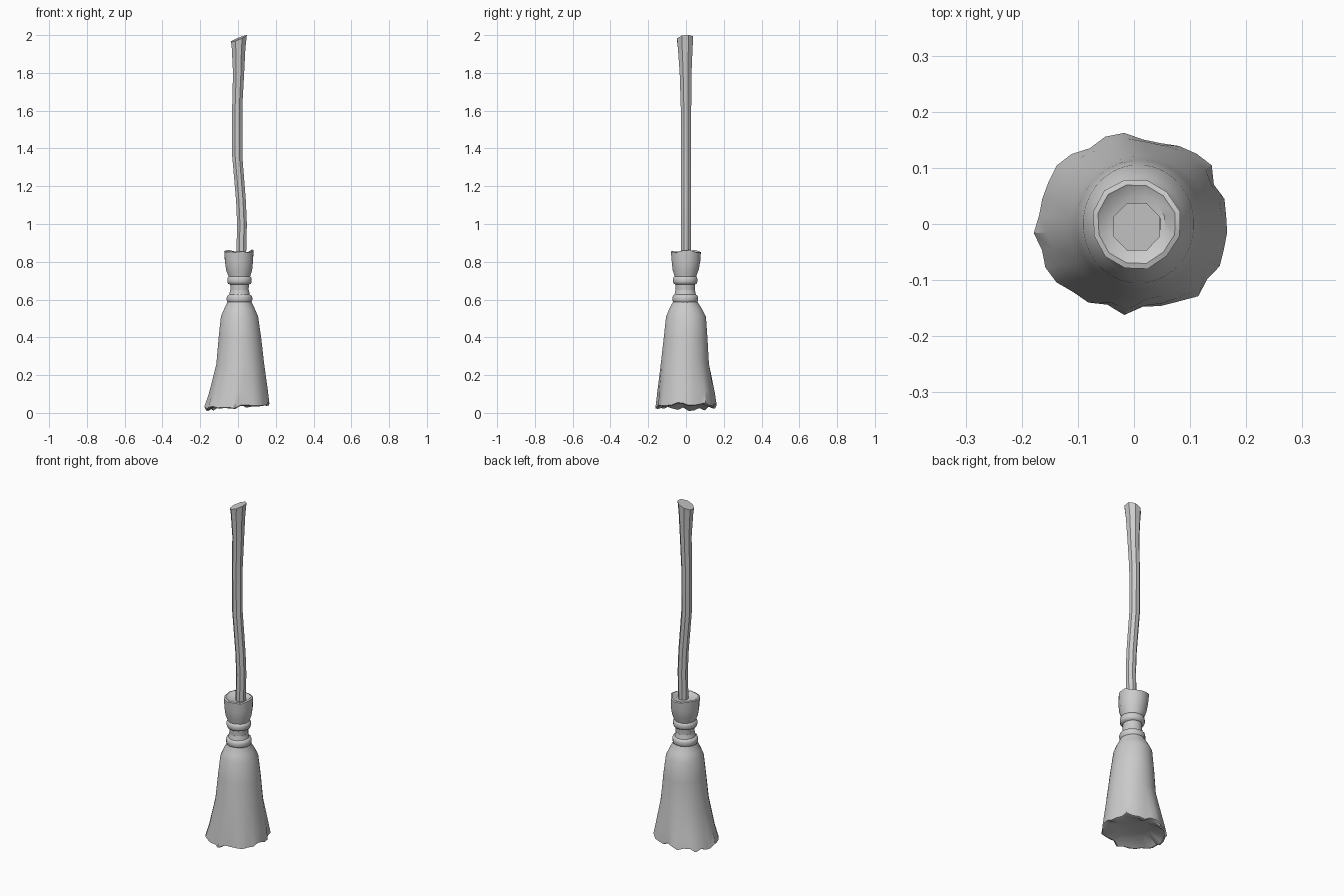
import bpy, bmesh, math, random
random.seed(4)


def loft(name, rings, sides, angle=40, warp=None):
    """Skin a stack of (z, cx, cy, rx, ry) ellipses, capping both ends."""
    bm = bmesh.new()
    loops = []
    for i, (z, cx, cy, rx, ry) in enumerate(rings):
        loop = []
        for k in range(sides):
            a = 2 * math.pi * (k + 0.5) / sides
            dr, dz = warp(i, k, a) if warp else (1, 0)
            loop.append(bm.verts.new((cx + rx * dr * math.cos(a),
                                      cy + ry * dr * math.sin(a), z + dz)))
        loops.append(loop)
    for lo, hi in zip(loops, loops[1:]):
        for k in range(sides):
            j = (k + 1) % sides
            bm.faces.new((lo[k], lo[j], hi[j], hi[k]))
    bm.faces.new(loops[0][::-1])
    bm.faces.new(loops[-1])
    bmesh.ops.recalc_face_normals(bm, faces=bm.faces)
    mesh = bpy.data.meshes.new(name)
    bm.to_mesh(mesh)
    bm.free()
    ob = bpy.data.objects.new(name, mesh)
    bpy.context.collection.objects.link(ob)
    bpy.ops.object.select_all(action='DESELECT')
    bpy.context.view_layer.objects.active = ob
    ob.select_set(True)
    bpy.ops.object.shade_smooth_by_angle(angle=math.radians(angle))
    return ob


# Crooked wooden handle with a slanted cut at the top
handle = [(0.78, 0.016, 0, 0.028, 0.028), (1.00, 0.021, 0, 0.028, 0.028),
          (1.12, 0.016, 0, 0.028, 0.028), (1.36, -0.004, 0, 0.029, 0.028),
          (1.62, -0.004, 0, 0.029, 0.030), (1.80, 0.003, -0.002, 0.032, 0.034),
          (1.93, 0.003, -0.004, 0.039, 0.042), (1.982, 0.005, -0.005, 0.045, 0.046)]
loft("handle", handle, 8,
     warp=lambda i, k, a: (1, 0.019 * math.cos(a - 0.3)) if i == len(handle) - 1 else (1, 0))

# Bristle skirt: recessed underside, ragged hem, tapering into the bound neck
SIDES = 32
jag = [(random.uniform(0.92, 1.04), random.uniform(-0.012, 0.012)) for _ in range(SIDES)]


def ragged(i, k, a):
    tilt = 0.013 * math.cos(a)
    if i in (1, 2):
        return jag[k][0], jag[k][1] + tilt
    if i == 3:
        return 1 + (jag[k][0] - 0.98) * 0.5, tilt
    return 1, 0


skirt = [(0.055, 0.0, 0, 0.100, 0.090), (0.033, 0.0, 0, 0.163, 0.150),
         (0.037, 0.0, 0, 0.174, 0.160), (0.11, 0.004, 0, 0.156, 0.150),
         (0.26, 0.012, -0.006, 0.127, 0.128), (0.40, 0.010, -0.002, 0.113, 0.116),
         (0.51, 0.008, 0, 0.099, 0.106), (0.55, 0.008, -0.002, 0.082, 0.087),
         (0.59, 0.008, -0.004, 0.062, 0.064), (0.65, 0.008, -0.004, 0.050, 0.052)]
loft("bristle_skirt", skirt, SIDES, warp=ragged)

# Flared bristle collar above the binding, with a slightly sunken uneven top
lift = [random.uniform(-0.008, 0.008) for _ in range(12)]
collar = [(0.62, 0.008, -0.004, 0.050, 0.052), (0.69, 0.008, -0.004, 0.051, 0.053),
          (0.72, 0.007, -0.003, 0.058, 0.058), (0.755, 0.006, -0.002, 0.071, 0.071),
          (0.80, 0.005, 0.0, 0.077, 0.078), (0.855, 0.004, 0.0, 0.079, 0.083),
          (0.858, 0.004, 0.0, 0.070, 0.073), (0.842, 0.006, 0.0, 0.050, 0.052)]
loft("bristle_collar", collar, 12,
     warp=lambda i, k, a: (1 + lift[k] * 4, lift[k]) if i in (5, 6) else (1, 0))

# Two rope bindings around the neck
for name, z, r in (("upper_binding", 0.702, 0.066), ("lower_binding", 0.604, 0.069)):
    band = [(z + dz, 0.008, -0.004, r - inset, r - inset)
            for dz, inset in ((-0.024, 0.018), (-0.018, 0.004), (-0.007, 0),
                              (0.007, 0), (0.018, 0.004), (0.024, 0.018))]
    loft(name, band, 16, 60)
